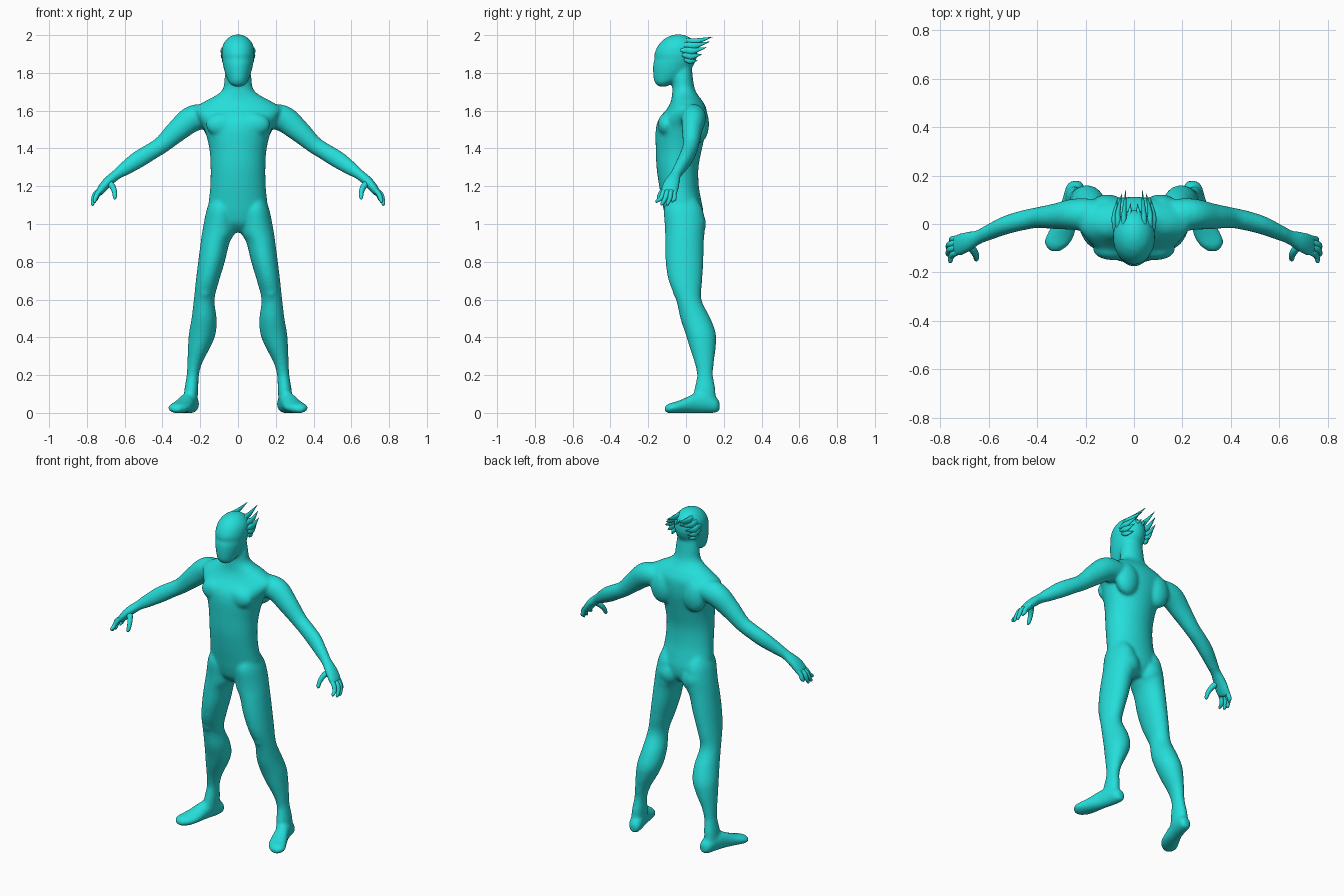
import bpy, bmesh, math
from mathutils import Vector, Matrix

teal = bpy.data.materials.new("teal skin")
teal.diffuse_color = (0.018, 0.73, 0.70, 1)
X, Y, Z = Vector((1, 0, 0)), Vector((0, 1, 0)), Vector((0, 0, 1))


def smooth_rows(rows, steps):
    """Catmull-Rom interpolation of the given cross-section rows."""
    out = []
    for i in range(len(rows) - 1):
        p0, p1 = rows[max(i - 1, 0)], rows[i]
        p2, p3 = rows[i + 1], rows[min(i + 2, len(rows) - 1)]
        for k in range(steps):
            t = k / steps
            out.append([0.5 * (2 * b + (c - a) * t + (2 * a - 5 * b + 4 * c - d) * t * t
                               + (3 * b - a - 3 * c + d) * t ** 3)
                        for a, b, c, d in zip(p0, p1, p2, p3)])
    return out + [list(rows[-1])]


def loft(bm, rows, axis=None, ref=X, side=1, n=24, steps=5):
    """Skin ellipses (x, y, z, half size along ref, other half size)."""
    rows = smooth_rows(rows, steps)
    rings = []
    for i, (x, y, z, a, b) in enumerate(rows):
        t = axis or (Vector(rows[min(i + 1, len(rows) - 1)][:3])
                     - Vector(rows[max(i - 1, 0)][:3])).normalized()
        u = (ref - t * ref.dot(t)).normalized()
        v = t.cross(u)
        ring = []
        for k in range(n):
            w = 2 * math.pi * k / n
            p = Vector((x, y, z)) + u * a * math.cos(w) + v * b * math.sin(w)
            ring.append(bm.verts.new((p.x * side, p.y, p.z)))
        rings.append(ring)
    faces = [bm.faces.new(rings[0]), bm.faces.new(rings[-1])]
    for r, q in zip(rings, rings[1:]):
        for k in range(n):
            faces.append(bm.faces.new((r[k], r[(k + 1) % n], q[(k + 1) % n], q[k])))
    bmesh.ops.recalc_face_normals(bm, faces=faces)


def slices(rows):
    """Horizontal slices (z, x0, x1, y0, y1) to loft rows."""
    return [((a + b) / 2, (c + d) / 2, z, (b - a) / 2, (d - c) / 2) for z, a, b, c, d in rows]


def sym(rows):
    return slices([(z, -w, w, c, d) for z, w, c, d in rows])


def blob(bm, centre, size, side):
    m = Matrix.Translation((centre[0] * side, centre[1], centre[2])) @ Matrix.Diagonal((*size, 1))
    bmesh.ops.create_uvsphere(bm, u_segments=24, v_segments=16, radius=1, matrix=m)


def finish(bm, name):
    me = bpy.data.meshes.new(name)
    bm.to_mesh(me)
    bm.free()
    me.materials.append(teal)
    for p in me.polygons:
        p.use_smooth = True
    ob = bpy.data.objects.new(name, me)
    bpy.context.collection.objects.link(ob)
    return ob


body = bmesh.new()
# torso and neck
loft(body, sym([(.955, .04, -.05, .05), (1.0, .13, -.095, .085), (1.06, .16, -.115, .092),
                (1.12, .155, -.127, .082), (1.2, .147, -.142, .068), (1.3, .145, -.156, .066),
                (1.4, .152, -.16, .085), (1.5, .178, -.16, .107), (1.56, .21, -.142, .112),
                (1.61, .23, -.1, .108), (1.65, .175, -.08, .088), (1.685, .11, -.074, .062),
                (1.72, .078, -.072, .045), (1.78, .071, -.072, .036), (1.84, .06, -.06, .03)]),
     axis=Z, n=48)
# head
loft(body, sym([(1.728, .022, -.145, -.1), (1.745, .045, -.163, -.07), (1.77, .058, -.172, -.02),
                (1.81, .072, -.175, .02), (1.85, .081, -.174, .045), (1.875, .084, -.166, .055),
                (1.9, .087, -.168, .06), (1.945, .081, -.148, .056), (1.98, .058, -.115, .03),
                (1.998, .03, -.08, 0), (2.004, .01, -.05, -.03)]), axis=Z, n=40)
for s in (1, -1):
    # legs
    loft(body, slices([(1.14, .06, .14, -.09, .05), (1.08, .02, .165, -.117, .088),
                       (1.0, .014, .182, -.113, .1), (.95, .018, .191, -.111, .098),
                       (.9, .045, .198, -.11, .094), (.8, .07, .211, -.108, .092),
                       (.7, .1, .223, -.092, .086), (.6, .124, .234, -.053, .082),
                       (.5, .113, .246, -.03, .13), (.42, .118, .26, -.003, .158),
                       (.35, .145, .265, .018, .158), (.27, .187, .268, .044, .148),
                       (.2, .207, .272, .058, .143), (.13, .21, .283, .045, .155),
                       (.06, .215, .29, .03, .16)]), axis=Z, side=s, n=32)
    # feet
    loft(body, [(.24, .178, .035, .018, .022), (.243, .16, .042, .036, .041),
                (.252, .11, .054, .042, .055), (.27, .05, .052, .044, .053),
                (.29, -.01, .038, .053, .039), (.31, -.06, .028, .058, .03),
                (.32, -.09, .024, .047, .026), (.325, -.112, .02, .022, .015)],
         axis=Y, side=s)
    # arms and palms
    loft(body, [(.13, .03, 1.57, .07, .06), (.235, .04, 1.56, .066, .07),
                (.32, .032, 1.495, .054, .06), (.4, .026, 1.422, .043, .047),
                (.46, .015, 1.383, .041, .045), (.53, -.005, 1.34, .038, .046),
                (.6, -.035, 1.292, .032, .037), (.645, -.055, 1.26, .03, .028),
                (.69, -.073, 1.222, .042, .027), (.725, -.088, 1.18, .046, .023),
                (.738, -.095, 1.155, .036, .016)], ref=Y, side=s)
    # glutes, pectorals, shoulder blades, kneecaps
    blob(body, (.085, .04, 1.0), (.078, .066, .08), s)
    blob(body, (.085, -.105, 1.525), (.085, .045, .062), s)
    blob(body, (.11, .07, 1.53), (.075, .052, .1), s)
    blob(body, (.175, -.035, .645), (.033, .036, .045), s)
ob = finish(body, "body")
rm = ob.modifiers.new("blend", 'REMESH')
rm.mode = 'VOXEL'
rm.voxel_size = 0.008
rm.use_smooth_shade = True
sm = ob.modifiers.new("soften", 'SMOOTH')
sm.factor, sm.iterations = 0.5, 12

# fingers and thumbs
for s, label in ((1, "left"), (-1, "right")):
    bm = bmesh.new()
    for y0, y1, tip, x in ((-.122, -.145, 1.112, .755), (-.102, -.118, 1.098, .765),
                           (-.082, -.09, 1.097, .765), (-.062, -.062, 1.115, .752)):
        loft(bm, [(.715, y0 + .01, 1.19, .012, .012), (x - .012, y0, 1.162, .0135, .0135),
                  (x, (y0 + y1) / 2, 1.135, .012, .012), (x + .004, y1 - .008, tip + .01, .009, .009),
                  (x + .003, y1 - .012, tip, .003, .003)], ref=Y, side=s, n=12, steps=4)
    loft(bm, [(.69, -.08, 1.225, .018, .018), (.665, -.108, 1.198, .016, .016),
              (.653, -.13, 1.168, .013, .013), (.652, -.145, 1.14, .01, .01),
              (.653, -.149, 1.13, .003, .003)], ref=Y, side=s, n=12, steps=4)
    finish(bm, label + "_fingers")

# swept-back hair locks: root, middle, tip, thickness
locks = [((.045, -.03, 1.965), (.04, .055, 1.968), (.034, .14, 1.99), .015),
         ((.066, -.03, 1.945), (.066, .05, 1.945), (.05, .125, 1.965), .016),
         ((.078, -.03, 1.92), (.08, .04, 1.917), (.068, .108, 1.935), .016),
         ((.081, -.02, 1.895), (.078, .035, 1.888), (.066, .085, 1.9), .015),
         ((.078, -.01, 1.87), (.07, .03, 1.862), (.055, .06, 1.865), .013),
         ((.018, 0, 1.96), (.018, .045, 1.945), (.014, .085, 1.945), .014)]
bm = bmesh.new()
for s in (1, -1):
    for a, m, t, r in locks:
        loft(bm, [(*a, r * .5, r * .5), (*((Vector(a) + Vector(m)) / 2), r * .8, r * 1.1),
                  (*m, r * .65, r), (*t, .001, .001)], ref=X, side=s, n=12, steps=6)
finish(bm, "hair")
